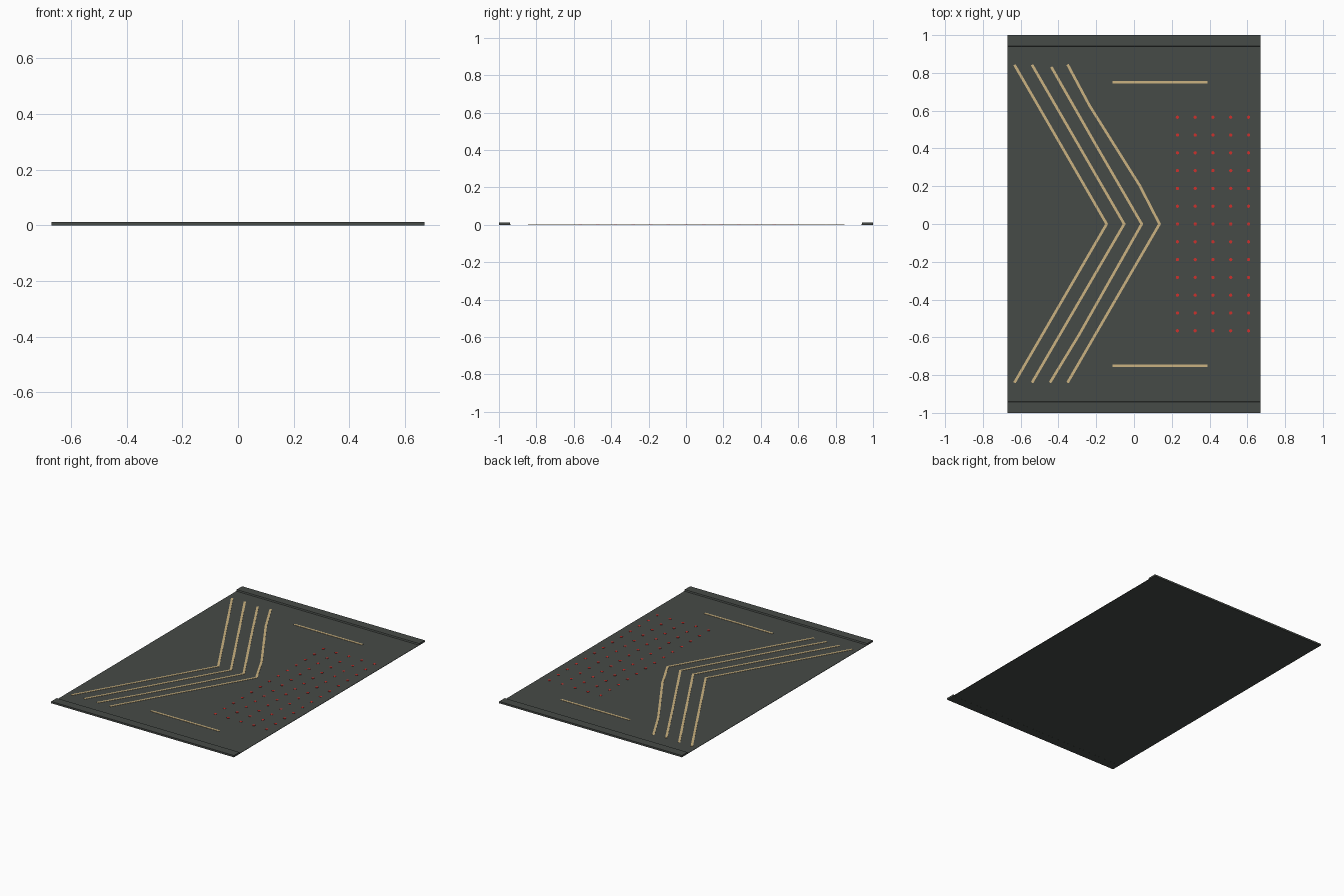
import bpy, bmesh, math
from mathutils import Vector

if "Cube" in bpy.data.objects:
    bpy.data.objects.remove(bpy.data.objects["Cube"])

def mat(name, col):
    m = bpy.data.materials.new(name)
    m.diffuse_color = (*col, 1)
    m.use_nodes = True
    m.node_tree.nodes["Principled BSDF"].inputs["Base Color"].default_value = m.diffuse_color
    return m

GREY = mat("charcoal", (0.062, 0.070, 0.063))
TAN = mat("tan", (0.60, 0.45, 0.22))
RED = mat("red", (0.62, 0.03, 0.025))

def make(name, bm, m):
    bmesh.ops.recalc_face_normals(bm, faces=bm.faces)
    me = bpy.data.meshes.new(name)
    bm.to_mesh(me)
    bm.free()
    me.materials.append(m)
    ob = bpy.data.objects.new(name, me)
    bpy.context.collection.objects.link(ob)
    return ob

def prism(bm, pts, z0, z1):
    """Solid plate from a flat outline."""
    f = bm.faces.new([bm.verts.new((x, y, z0)) for x, y in pts])
    r = bmesh.ops.extrude_face_region(bm, geom=[f])
    for v in r["geom"]:
        if isinstance(v, bmesh.types.BMVert):
            v.co.z = z1

W, L, T, H = 0.67, 1.0, 0.003, 0.012

# Mat sheet
bm = bmesh.new()
prism(bm, [(-W, -0.94), (W, -0.94), (W, 0.94), (-W, 0.94)], 0.0005, T)
make("mat_sheet", bm, GREY)

# Raised end hems
for s, name in ((1, "back_hem"), (-1, "front_hem")):
    bm = bmesh.new()
    prof = [(0.938, 0), (L, 0), (L, H), (0.942, H)]
    a = bm.faces.new([bm.verts.new((-W, s * y, z)) for y, z in prof])
    r = bmesh.ops.extrude_face_region(bm, geom=[a])
    for v in r["geom"]:
        if isinstance(v, bmesh.types.BMVert):
            v.co.x = W
    make(name, bm, GREY)

# Chevron stripes, mitred ribbons
def stripe(name, path, w=0.014):
    p = [Vector(q) for q in path]
    left, right = [], []
    for i, q in enumerate(p):
        d0 = (q - p[i - 1]).normalized() if i else (p[1] - q).normalized()
        d1 = (p[i + 1] - q).normalized() if i < len(p) - 1 else d0
        n = Vector((-(d0 + d1).y, (d0 + d1).x)).normalized()
        k = w / 2 / n.dot(Vector((-d0.y, d0.x)))
        left.append(q + n * k)
        right.append(q - n * k)
    bm = bmesh.new()
    prism(bm, [tuple(v) for v in left + right[::-1]], T - 0.001, T + 0.002)
    make(name, bm, TAN)

chevrons = [
    [(-0.633, 0.843), (-0.145, 0), (-0.633, -0.84)],
    [(-0.54, 0.843), (-0.052, 0), (-0.54, -0.84)],
    [(-0.438, 0.832), (-0.22, 0.45), (0.041, 0), (-0.29, -0.585), (-0.445, -0.84)],
    [(-0.352, 0.845), (-0.236, 0.628), (0.03, 0.204), (0.135, 0),
     (-0.08, -0.37), (-0.352, -0.84)],
]
for i, c in enumerate(chevrons):
    stripe(f"chevron_{i + 1}", c)

# Straight side bars
for y, name in ((0.75, "back_bar"), (-0.75, "front_bar")):
    stripe(name, [(-0.113, y), (0.39, y)])

# Grid of red dots
bm = bmesh.new()
for i in range(5):
    for j in range(-6, 7):
        cx, cy = 0.23 + 0.094 * i, 0.0942 * j
        prism(bm, [(cx + 0.009 * math.cos(k * math.pi / 4), cy + 0.009 * math.sin(k * math.pi / 4))
                   for k in range(8)], T - 0.001, T + 0.002)
make("red_dots", bm, RED)
